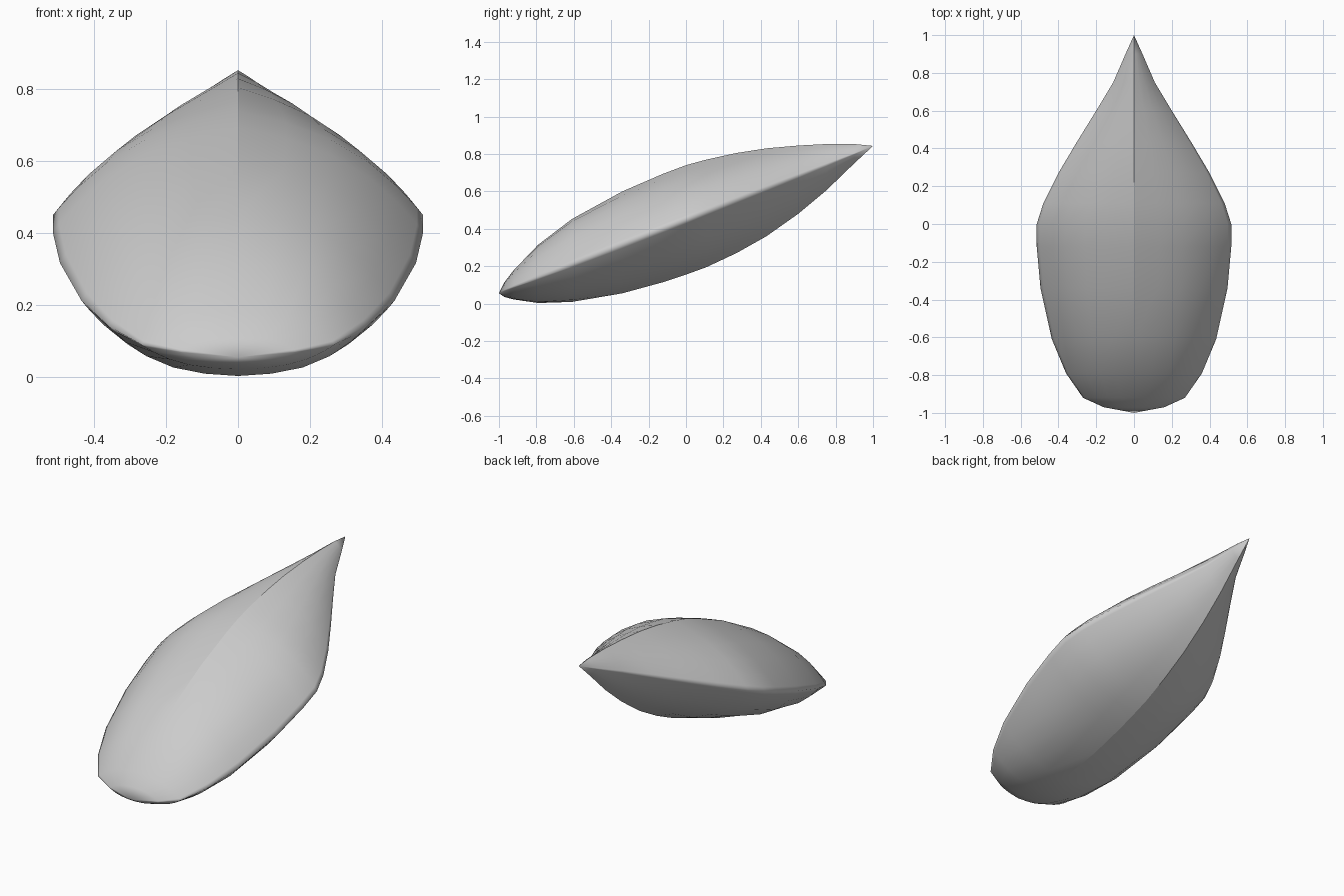
import bpy, bmesh, math

if "Cube" in bpy.data.objects:
    bpy.data.objects.remove(bpy.data.objects["Cube"])

# Cross-sections: y, half width, upper ridge z, keel z, ridge sharpness
SECTIONS = [
    (-0.97, 0.16, 0.115, 0.035, 0.15), (-0.92, 0.27, 0.18, 0.022, 0.12),
    (-0.79, 0.36, 0.315, 0.003, 0.12), (-0.61, 0.435, 0.452, 0.009, 0.15),
    (-0.34, 0.495, 0.60, 0.055, 0.25), (-0.12, 0.515, 0.695, 0.115, 0.36),
    (0.00, 0.515, 0.74, 0.155, 0.40), (0.11, 0.48, 0.77, 0.195, 0.45),
    (0.27, 0.40, 0.805, 0.27, 0.50), (0.43, 0.305, 0.83, 0.36, 0.55),
    (0.60, 0.20, 0.845, 0.48, 0.58), (0.75, 0.11, 0.853, 0.605, 0.58),
    (0.90, 0.045, 0.853, 0.75, 0.58),
]
Q = 6          # steps per quarter of a section
N = 4 * Q


def section(y, w, top, keel, a):
    """Lens section: curved flanks meeting at a ridge, keel and soft side rims."""
    rim = 0.45 + 0.39 * y
    pts = []
    for i in range(N):
        ang = 2 * math.pi * i / N          # 0 = ridge, quarter = rim, half = keel
        s = math.sin(ang)
        t = abs(s)
        fall = 1 - (a * t + (1 - a) * t ** 3)
        end = top if math.cos(ang) > 0 else keel
        pts.append((w * s, y, rim + (end - rim) * fall))
    return pts


bm = bmesh.new()
rings = [[bm.verts.new(p) for p in section(*s)] for s in SECTIONS]
butt = bm.verts.new((0, -1.0, 0.055))
tip = bm.verts.new((0, 1.0, 0.843))

# Skin between sections and close both ends
for r0, r1 in zip(rings, rings[1:]):
    for i in range(N):
        j = (i + 1) % N
        bm.faces.new((r0[i], r0[j], r1[j], r1[i]))
for i in range(N):
    j = (i + 1) % N
    bm.faces.new((butt, rings[0][j], rings[0][i]))
    bm.faces.new((tip, rings[-1][i], rings[-1][j]))
bmesh.ops.recalc_face_normals(bm, faces=bm.faces)

# Smooth skin, with sharp centre creases running forward to the tip
for f in bm.faces:
    f.smooth = True
for e in bm.edges:
    if all(abs(v.co.x) < 1e-5 and v.co.y > -0.65 for v in e.verts):
        e.smooth = False

mesh = bpy.data.meshes.new("pointed_shell")
bm.to_mesh(mesh)
bm.free()
obj = bpy.data.objects.new("pointed_shell", mesh)
bpy.context.collection.objects.link(obj)
